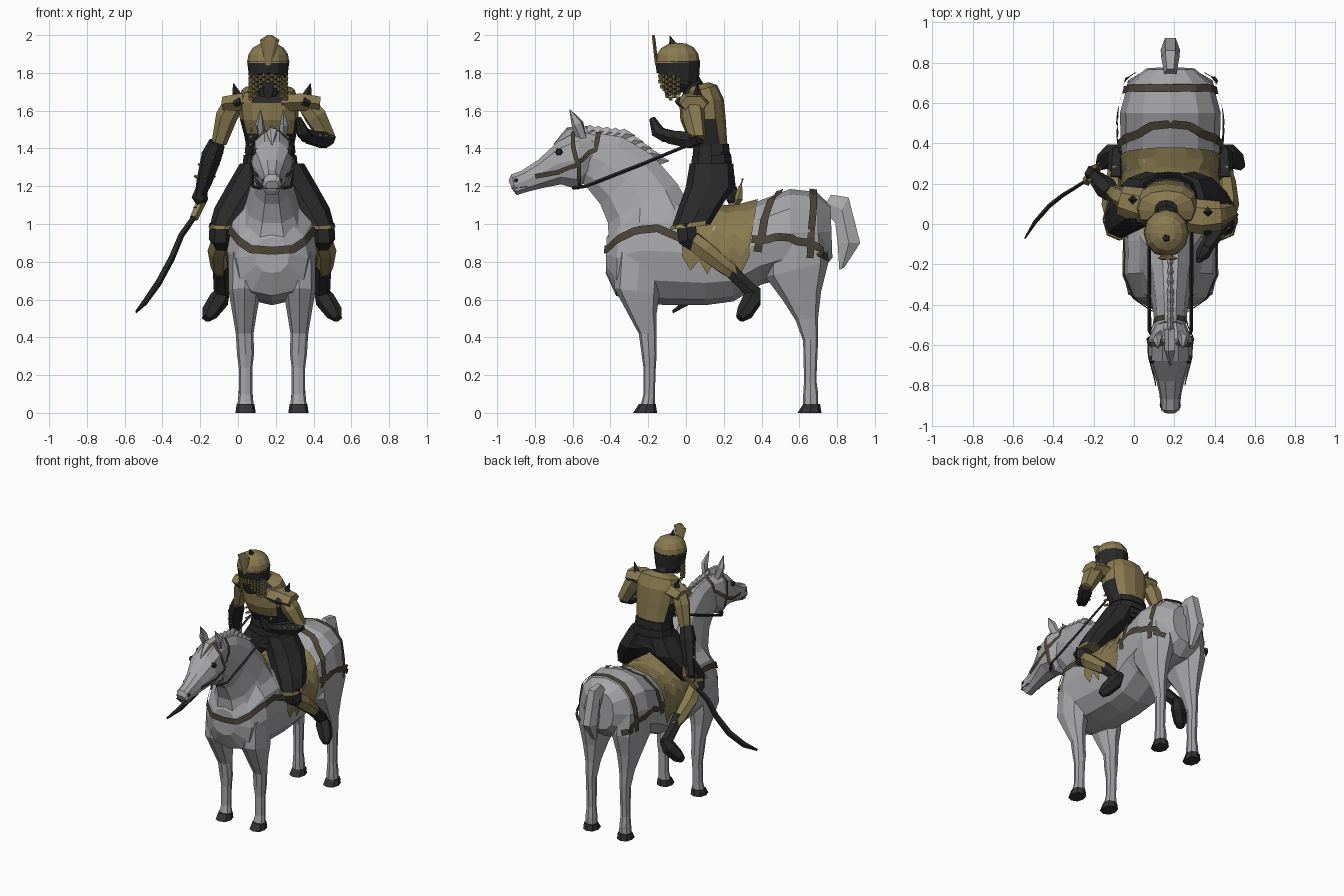
import bpy, bmesh, math
from mathutils import Vector as V
from mathutils.bvhtree import BVHTree

CX = 0.18  # symmetry line of horse and rider


def material(name, rgb):
    m = bpy.data.materials.new(name)
    m.diffuse_color = (*rgb, 1)
    return m


GREY = material("grey coat", (0.38, 0.38, 0.395))
MANE = material("pale mane", (0.40, 0.40, 0.41))
GOLD = material("dull gold", (0.25, 0.195, 0.08))
DARK = material("black cloth", (0.022, 0.022, 0.023))
STRAP = material("brown leather", (0.07, 0.058, 0.04))
HOOF = material("dark hoof", (0.035, 0.032, 0.032))


def build(name, verts, faces, *mats):
    me = bpy.data.meshes.new(name)
    me.from_pydata([tuple(v) for v in verts], [], faces)
    bm = bmesh.new()
    bm.from_mesh(me)
    bmesh.ops.recalc_face_normals(bm, faces=bm.faces)
    bm.to_mesh(me)
    bm.free()
    for m in mats:
        me.materials.append(m)
    ob = bpy.data.objects.new(name, me)
    bpy.context.collection.objects.link(ob)
    return ob


def skin(name, rings, *mats):
    n = len(rings[0])
    verts = [p for r in rings for p in r]
    faces = [(k * n + i, k * n + (i + 1) % n, (k + 1) * n + (i + 1) % n, (k + 1) * n + i)
             for k in range(len(rings) - 1) for i in range(n)]
    faces += [tuple(range(n)), tuple(range(len(verts) - n, len(verts)))]
    return build(name, verts, faces, *mats)


def loft(name, rows, *mats, n=10, s=1, power=0.85):
    """Rows: y0, z0, y1, z1 of the section's two ends, half width, side offset."""
    rings = []
    for y0, z0, y1, z1, hw, *off in rows:
        cx, ring = CX + s * (off[0] if off else 0), []
        for i in range(n):
            c, d = math.cos(math.tau * i / n), math.sin(math.tau * i / n)
            c = math.copysign(abs(c) ** power, c)
            t = 0.5 + 0.5 * math.copysign(abs(d) ** power, d)
            ring.append(V((cx + hw * c, y0 + (y1 - y0) * t, z0 + (z1 - z0) * t)))
        rings.append(ring)
    return skin(name, rings, *mats)


def limb(name, pts, radii, *mats, n=6, flat=1.0):
    """Tube along points; flat scales its sideways thickness."""
    pts, rings = [V(p) for p in pts], []
    for k, p in enumerate(pts):
        t = (pts[min(k + 1, len(pts) - 1)] - pts[max(k - 1, 0)]).normalized()
        a = t.cross(V((0, 0, 1)) if abs(t.z) < 0.95 else V((0, 1, 0))).normalized()
        b = t.cross(a)
        rings.append([p + radii[k] * (a * flat * math.cos(math.tau * i / n) + b * math.sin(math.tau * i / n))
                      for i in range(n)])
    return skin(name, rings, *mats)


def tree(*obs):
    verts, faces = [], []
    for o in obs:
        faces += [[i + len(verts) for i in p.vertices] for p in o.data.polygons]
        verts += [v.co.copy() for v in o.data.vertices]
    return BVHTree.FromPolygons(verts, faces)


def strap(name, bvh, path, width, lift=0.011, steps=5):
    """Leather band laid on a surface."""
    path = [V(p) for p in path]
    hits = [bvh.find_nearest(a.lerp(b, i / steps))[:2] for a, b in zip(path, path[1:]) for i in range(steps)]
    hits.append(bvh.find_nearest(path[-1])[:2])
    verts = []
    for k, (p, nor) in enumerate(hits):
        t = hits[min(k + 1, len(hits) - 1)][0] - hits[max(k - 1, 0)][0]
        w = t.cross(nor).normalized() * width / 2
        verts += [p + nor * lift - w, p + nor * lift + w]
    return build(name, verts, [(2 * i, 2 * i + 1, 2 * i + 3, 2 * i + 2) for i in range(len(hits) - 1)], STRAP)


# Horse trunk, neck, head, tail
body = loft("horse_body", [
    (-.425, .74, -.42, .93, .09), (-.37, .62, -.36, 1.02, .19), (-.27, .585, -.24, 1.13, .238),
    (-.1, .57, -.08, 1.14, .235), (.1, .57, .1, 1.10, .235), (.25, .59, .25, 1.085, .235),
    (.4, .68, .38, 1.12, .245), (.55, .72, .55, 1.185, .25), (.7, .74, .69, 1.17, .21),
    (.775, .82, .765, 1.1, .12)], GREY, n=12)
neck = loft("horse_neck", [
    (-.42, .88, .03, 1.1, .19), (-.42, 1.0, -.04, 1.22, .14), (-.46, 1.1, -.17, 1.37, .105),
    (-.53, 1.19, -.33, 1.465, .085), (-.58, 1.24, -.48, 1.49, .075)], GREY)
head = loft("horse_head", [
    (-.5, 1.27, -.46, 1.47, .07), (-.57, 1.175, -.57, 1.5, .108), (-.66, 1.205, -.68, 1.44, .108),
    (-.77, 1.185, -.78, 1.345, .07), (-.85, 1.165, -.87, 1.285, .05),
    (-.895, 1.15, -.925, 1.265, .05), (-.915, 1.175, -.94, 1.23, .035)], GREY)
loft("horse_tail", [(.72, 1.07, .77, 1.16, .03), (.785, 1.0, .865, 1.15, .045),
                    (.795, .9, .93, .9, .048), (.81, .755, .84, .77, .02)], MANE, n=6)
loft("mouth_line", [(-.84, 1.195, -.84, 1.202, .055), (-.925, 1.185, -.925, 1.192, .045)], HOOF, n=6)

# Mane tufts along the crest
for i in range(9):
    y = -.5 + .36 * i / 8
    z = 1.49 - .02 * i / 4 if i < 4 else 1.47 - .135 * (i - 4) / 4
    limb("mane_tuft", [(CX, y - .05, z - .03), (CX, y, z + .008), (CX, y + .05, z - .002)],
         [.045, .028, .002], MANE, n=4, flat=.5)
limb("forelock", [(CX, -.52, 1.49), (CX, -.62, 1.485), (CX, -.7, 1.42)], [.03, .03, .004], MANE, n=5)

# Legs and hooves
legs = []
for s in (-1, 1):
    legs.append(loft("hind_leg", [
        (.42, .95, .74, .95, .11, .13), (.42, .72, .755, .8, .1, .135), (.51, .6, .715, .64, .068, .14),
        (.58, .49, .7, .51, .045, .14), (.62, .38, .7, .4, .035, .14), (.625, .17, .69, .17, .032, .14),
        (.62, .09, .7, .1, .038, .14), (.62, .04, .7, .04, .042, .14)], GREY, n=8, s=s))
    legs.append(loft("front_leg", [
        (-.37, .85, -.12, .85, .1, .13), (-.38, .66, -.14, .63, .085, .145), (-.31, .53, -.155, .53, .065, .145),
        (-.25, .42, -.155, .42, .047, .145), (-.235, .31, -.155, .31, .045, .14), (-.225, .24, -.16, .24, .036, .14),
        (-.225, .1, -.165, .1, .036, .14), (-.24, .04, -.165, .04, .044, .14)], GREY, n=8, s=s))
    for y in (-.215, .655):
        loft("hoof", [(y - .065, 0, y + .062, 0, .054, .14), (y - .035, .046, y + .055, .046, .047, .14)],
             HOOF, n=8, s=s)

both = tree(body, neck, *legs)
face = tree(head, neck)
trunk = tree(body)
for s in (-1, 1):
    def X(off):
        return CX + s * off

    # Ears, eyes, nostrils
    limb("ear", [(X(.05), -.55, 1.45), (X(.065), -.575, 1.53), (X(.06), -.615, 1.605)],
         [.03, .033, .003], GREY, n=5, flat=.7)
    limb("eye", [(X(.08), -.67, 1.38), (X(.106), -.675, 1.38)], [.026, .014], DARK, n=6)
    limb("nostril", [(X(.04), -.9, 1.23), (X(.05), -.905, 1.23)], [.014, .01], HOOF, n=5)
    # Harness
    strap("breast_strap", both, [(X(0), -.5, .86), (X(.13), -.45, .87), (X(.26), -.3, .97),
                                 (X(.27), -.15, .985), (X(.28), 0, .92)], .042)
    strap("croup_strap", trunk, [(X(0), .47, 1.25), (X(.1), .47, 1.2), (X(.2), .43, 1.1), (X(.3), .4, .98),
                                 (X(.3), .38, .84)], .042, .013)
    strap("rump_strap", both, [(X(0), .68, 1.25), (X(.15), .68, 1.2), (X(.28), .68, 1.0), (X(.3), .67, .82)], .038,
          .013)
    strap("breeching", both, [(X(.3), .34, .93), (X(.32), .5, .92), (X(.32), .66, .9), (X(.27), .78, .85),
                              (X(.2), .8, .83)], .042, .016)
    strap("cheek_strap", face, [(X(.03), -.6, 1.52), (X(.12), -.6, 1.42), (X(.14), -.57, 1.3), (X(.07), -.57, 1.17)],
          .024, .008)
    strap("nose_strap", face, [(X(.08), -.8, 1.25), (X(.12), -.68, 1.27), (X(.14), -.57, 1.31),
                               (X(.12), -.48, 1.4), (X(.05), -.46, 1.5)], .026, .008)
    limb("rein", [(X(.06), -.6, 1.19), (X(.103), -.53, 1.2), (X(.105), -.25, 1.31), (X(.105), .04, 1.43)],
         [.009] * 4, DARK, n=4)
    # Rider's trouser leg with gold hem
    loft("trouser_leg", [(.02, 1.32, .25, 1.32, .11, .06), (.0, 1.2, .26, 1.2, .12, .12),
                         (-.045, 1.07, .19, 1.1, .105, .2), (-.075, .98, .13, 1.0, .08, .25)], DARK, n=8, s=s)
    loft("trouser_hem", [(-.08, .99, .13, 1.02, .084, .246), (-.083, .97, .13, .995, .084, .252)], GOLD, n=8, s=s)
    # Knee, shin guard, boot
    limb("knee", [(X(.27), .0, 1.0), (X(.275), .01, .92), (X(.27), .05, .89)], [.06, .06, .045], DARK)
    limb("shin_guard", [(X(.27), .03, .92), (X(.285), .1, .86), (X(.28), .21, .77), (X(.27), .27, .73)],
         [.05, .056, .045, .035], GOLD)
    limb("ankle", [(X(.27), .21, .78), (X(.27), .3, .69), (X(.265), .35, .64)], [.045, .04, .043], DARK)
    limb("boot", [(X(.25), .37, .66), (X(.28), .35, .6), (X(.33), .31, .53), (X(.35), .285, .5)],
         [.03, .054, .046, .025], DARK)
    # Shoulder plates and spikes, turned with the upper body
    w = -.03 * s
    limb("shoulder_spike", [(X(.185), .09 + w, 1.68), (X(.205), .09 + w, 1.745)], [.026, .002], DARK, n=4)
    limb("shoulder_plate", [(X(.06), .06 + w * .4, 1.64), (X(.16), .065 + w, 1.645), (X(.25), .08 + w * 1.3, 1.635)],
         [.05, .054, .045], GOLD, n=6, flat=1.6)
    limb("plate_gap", [(X(.165), -.01 + w, 1.65), (X(.2), -.003 + w, 1.635)], [.022, .018], DARK, n=4)
    # Studs down the sides of the coat
    for z in (1.42, 1.46, 1.5, 1.54):
        limb("coat_stud", [(X(.09) - .015, .03, z), (X(.1) - .015, .0, z)], [.012, .008], GOLD, n=4)

# Saddle cloth with jagged hem and rounded rear edge
ROWS, COLS = 9, 13
verts = []
for i in range(ROWS):
    hem = math.radians((-10, -27, -14, -31)[i % 4])
    for j in range(COLS):
        a = hem + (math.pi - 2 * hem) * j / (COLS - 1)
        d = V((math.cos(a), 0, math.sin(a)))
        o = V((CX, -.02 + (.355 + .045 * max(0, d.z)) * i / (ROWS - 1), .87))
        verts.append((trunk.ray_cast(o, d)[0] or o + d * .24) + d * .012)
build("saddle_cloth", verts, [(i * COLS + j, i * COLS + j + 1, (i + 1) * COLS + j + 1, (i + 1) * COLS + j)
                              for i in range(ROWS - 1) for j in range(COLS - 1)], GOLD)

# Torso: black coat with gold upper back, spine panel and yoke
torso = loft("torso", [
    (.02, 1.22, .26, 1.24, .15, -.01), (.04, 1.4, .22, 1.41, .125, -.01), (.0, 1.48, .215, 1.48, .14, -.01),
    (-.03, 1.55, .21, 1.56, .155, -.015), (-.035, 1.64, .2, 1.66, .16, -.02), (-.02, 1.685, .165, 1.735, .14, -.02),
    (.0, 1.72, .12, 1.75, .06, -.02)], DARK, GOLD, n=12)
for p in torso.data.polygons:
    c = p.center
    back = c.y > .12 and c.z > 1.43 and (c.z > 1.53 or abs(c.x - .165) < .11)
    side = c.z > 1.6 and abs(c.x - .16) > .08
    p.material_index = int(back or side or (1.5 < c.z < 1.63 and c.y < .03))
for k in range(3):
    z = 1.26 + .055 * k
    loft("waist_sash", [(.015 + .008 * k, z, .26 - .012 * k, z + .01, .155 - .01 * k, -.01),
                        (.02 + .008 * k, z + .045, .255 - .012 * k, z + .055, .15 - .01 * k, -.01)], DARK, n=10)

# Arm holding the sword
limb("sword_arm_upper", [(-.02, .11, 1.64), (-.06, .13, 1.57), (-.1, .155, 1.43)], [.055, .058, .04], GOLD)
limb("sword_arm_lower", [(-.11, .15, 1.43), (-.14, .18, 1.36), (-.18, .22, 1.22), (-.2, .24, 1.16)],
     [.045, .056, .042, .03], DARK)
limb("sword_hand", [(-.19, .24, 1.19), (-.205, .25, 1.13), (-.22, .235, 1.08)], [.032, .042, .02], DARK)
limb("sword_grip", [(-.175, .3, 1.24), (-.185, .275, 1.14), (-.235, .21, 1.03)], [.006, .028, .024], GOLD, n=5)
limb("sword_blade", [(-.23, .22, 1.04), (-.3, .175, .94), (-.35, .145, .82), (-.42, .09, .69),
                     (-.49, .01, .59), (-.54, -.07, .535)], [.016, .018, .02, .022, .02, .008], DARK, n=4, flat=.5)

# Arm holding the reins
limb("rein_arm_upper", [(.36, .04, 1.64), (.41, .04, 1.57), (.475, .06, 1.45)], [.055, .062, .045], GOLD)
limb("rein_arm_lower", [(.485, .07, 1.46), (.45, .02, 1.445), (.38, -.08, 1.46), (.355, -.12, 1.48)],
     [.04, .048, .04, .03], DARK)
limb("rein_hand", [(.365, -.1, 1.46), (.34, -.15, 1.49), (.32, -.18, 1.56)], [.035, .036, .016], DARK)

# Forearm studs
for a, b in (((-.12, .16, 1.41), (-.19, .23, 1.2)), ((.47, .05, 1.45), (.37, -.09, 1.46))):
    for t in (.2, .5, .8):
        p = V(a).lerp(V(b), t)
        for d in (V((-1, 0, .2)), V((1, 0, .2)), V((0, -1, .2))):
            limb("stud", [p + d * .035, p + d * .058], [.014, .004], GOLD, n=4)

# Rider's head, helmet, veil
HX, HY = .16, -.045
limb("neck", [(HX, .05, 1.7), (HX, -.01, 1.8)], [.06, .055], DARK, n=8)
loft("rider_face", [(-.11, 1.67, -.01, 1.7, .05, -.02), (-.125, 1.74, .05, 1.74, .08, -.02),
                    (-.14, 1.85, .05, 1.85, .09, -.02)], DARK)
loft("helmet_band", [(HY - .11, 1.8, HY + .112, 1.735, .1, -.02), (HY - .118, 1.86, HY + .12, 1.865, .112, -.02)],
     DARK, n=12, power=1)
loft("helmet_dome", [(HY - .116 * r, 1.85 + z + .002 * r, HY + .116 * r, 1.85 + z + .006 * r, .11 * r, -.02)
                     for r, z in ((1.02, 0), (.95, .045), (.74, .08), (.42, .102), (.08, .109))], GOLD, n=12, power=1)
limb("helmet_spike", [(HX, -.07, 1.95), (HX, -.085, 1.995)], [.022, .002], DARK, n=5)
loft("helmet_plume", [(-.165, 1.84, -.145, 1.84, .014, -.02), (-.18, 1.975, -.16, 1.975, .052, -.012),
                      (-.18, 2.0, -.165, 2.0, .012, -.012)], GOLD, n=6)
for i in range(15):  # hanging gold chains around the face
    a = math.radians(180 + 180 * i / 14)
    x, y = HX + .094 * math.cos(a), HY + .005 + .096 * math.sin(a)
    drop = 1.67 + .09 * abs(math.sin(a)) ** 4
    z = 1.8 - .012 * (i % 2)
    while z > drop:
        limb("veil_bead", [(x, y, z), (x, y, z - .02)], [.0125, .009], GOLD, n=4)
        z -= .025
